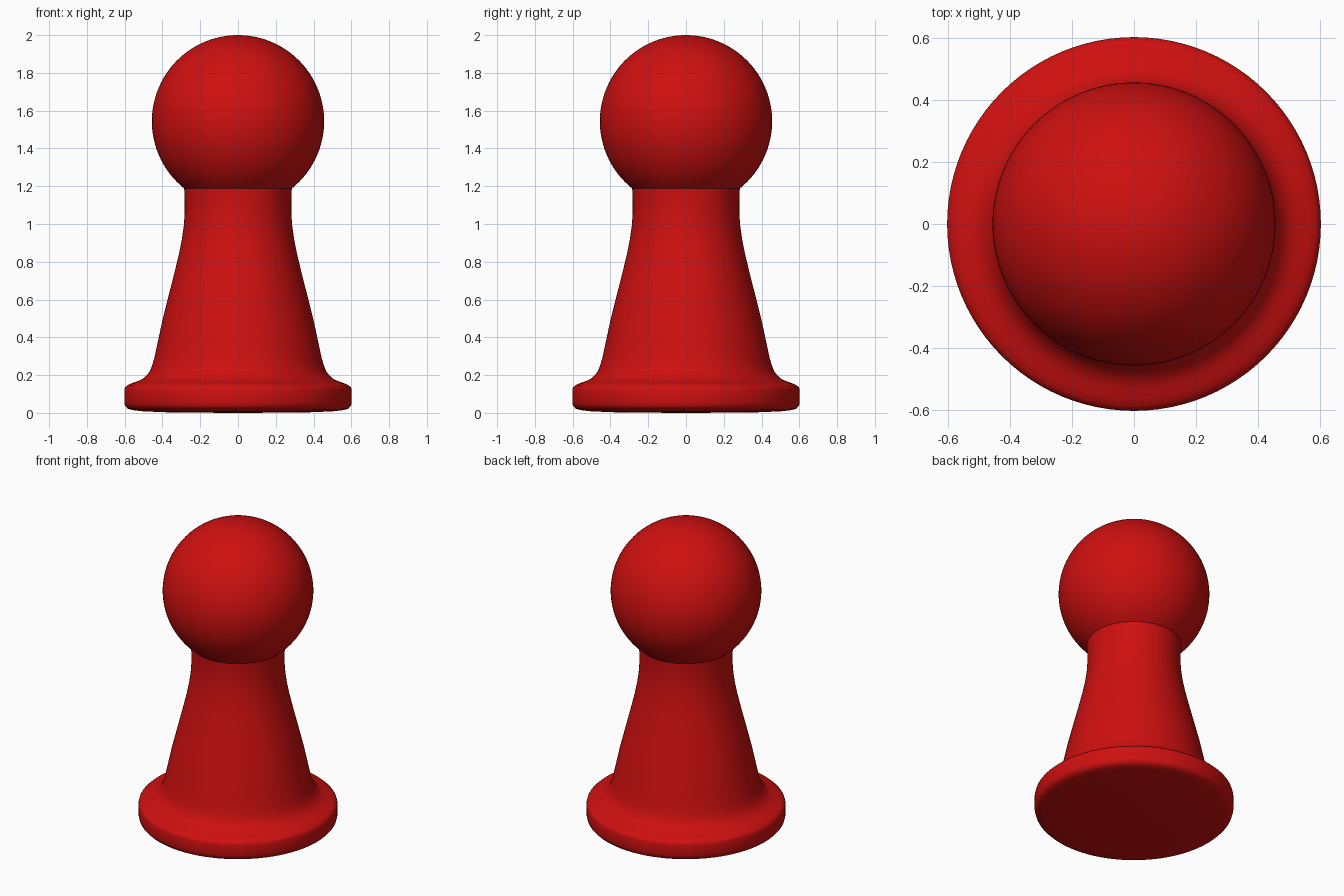
import bpy, bmesh, math

if "Cube" in bpy.data.objects:
    bpy.data.objects.remove(bpy.data.objects["Cube"])

red = bpy.data.materials.new("red")
red.diffuse_color = (0.62, 0.005, 0.005, 1)
red.use_nodes = True
red.node_tree.nodes["Principled BSDF"].inputs["Base Color"].default_value = red.diffuse_color


def lathe(name, profile, segments=96):
    """Spin an (r, z) profile around the z axis; r = 0 ends become poles."""
    bm = bmesh.new()
    verts = [bm.verts.new((r, 0, z)) for r, z in profile]
    edges = [bm.edges.new(pair) for pair in zip(verts, verts[1:])]
    bmesh.ops.spin(bm, geom=verts + edges, cent=(0, 0, 0), axis=(0, 0, 1),
                   angle=2 * math.pi, steps=segments)
    bmesh.ops.remove_doubles(bm, verts=bm.verts, dist=0.0005)
    bmesh.ops.recalc_face_normals(bm, faces=bm.faces)
    mesh = bpy.data.meshes.new(name)
    bm.to_mesh(mesh)
    bm.free()
    mesh.materials.append(red)
    obj = bpy.data.objects.new(name, mesh)
    bpy.context.collection.objects.link(obj)
    bpy.ops.object.select_all(action='DESELECT')
    obj.select_set(True)
    bpy.context.view_layer.objects.active = obj
    bpy.ops.object.shade_smooth_by_angle(angle=math.radians(40))
    return obj


# Base disc, flared body and neck in one turned profile
lathe("body", [
    (0, 0), (0.35, 0.002), (0.5, 0.008), (0.56, 0.015), (0.585, 0.023),
    (0.597, 0.036), (0.602, 0.055), (0.602, 0.12), (0.598, 0.135),
    (0.585, 0.147), (0.56, 0.158), (0.53, 0.168), (0.505, 0.18),
    (0.485, 0.197), (0.467, 0.22), (0.455, 0.25), (0.443, 0.29),
    (0.428, 0.36), (0.40, 0.49), (0.37, 0.61), (0.337, 0.74),
    (0.313, 0.84), (0.297, 0.92), (0.287, 0.99), (0.282, 1.06),
    (0.282, 1.12), (0.285, 1.19)])

# Ball head, left open where the neck meets it
R, ZC = 0.456, 1.544
cut = math.asin(0.285 / R)
lathe("head", [(R * math.sin(a), ZC - R * math.cos(a))
               for a in (cut + (math.pi - cut) * i / 40 for i in range(41))])
